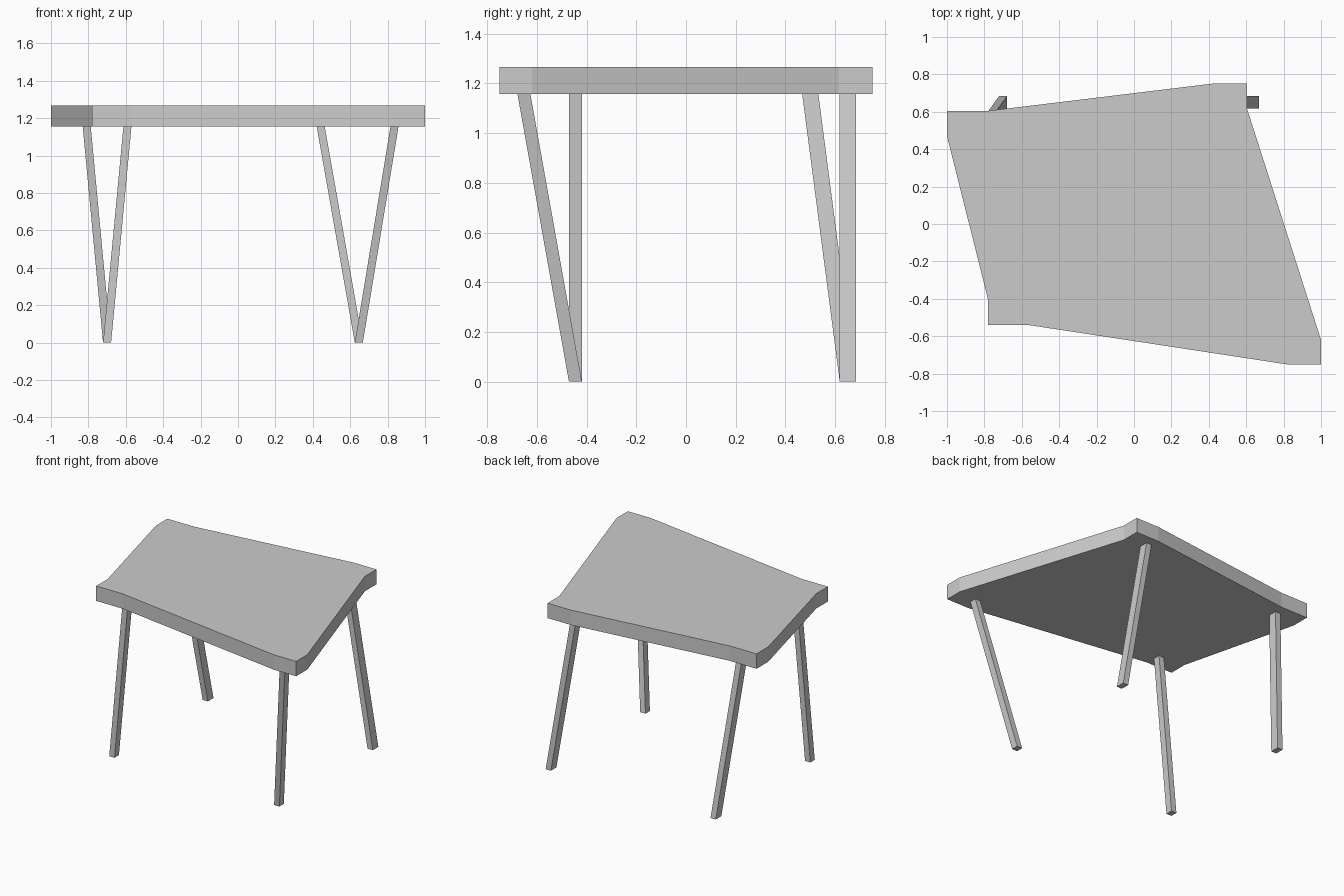
import bpy, bmesh

if "Cube" in bpy.data.objects:
    bpy.data.objects.remove(bpy.data.objects["Cube"])

Z_UNDER, Z_TOP = 1.157, 1.267


def make_object(name, bm):
    bmesh.ops.recalc_face_normals(bm, faces=bm.faces)
    mesh = bpy.data.meshes.new(name)
    bm.to_mesh(mesh)
    bm.free()
    obj = bpy.data.objects.new(name, mesh)
    bpy.context.collection.objects.link(obj)
    return obj


def loft(name, bottom, top):
    """Solid between two matching rings of points."""
    bm = bmesh.new()
    low = [bm.verts.new(p) for p in bottom]
    high = [bm.verts.new(p) for p in top]
    bm.faces.new(low)
    bm.faces.new(high)
    for i in range(len(low)):
        j = (i + 1) % len(low)
        bm.faces.new((low[i], low[j], high[j], high[i]))
    return make_object(name, bm)


def rectangle(x, y, z, wx, wy):
    return [(x + sx * wx / 2, y + sy * wy / 2, z)
            for sx, sy in ((-1, -1), (1, -1), (1, 1), (-1, 1))]


# Skewed tabletop with squared-off corners
outline = [(-1, 0.605), (-0.78, 0.605), (0.415, 0.75), (0.605, 0.75),
           (0.605, 0.615), (1, -0.62), (1, -0.75), (0.815, -0.75),
           (-0.565, -0.54), (-0.78, -0.54), (-0.78, -0.405), (-1, 0.47)]
loft("tabletop", [(x, y, Z_UNDER) for x, y in outline],
     [(x, y, Z_TOP) for x, y in outline])

# Slanted legs: name, foot centre, top centre, depth in y
legs = [("front_left_leg", (-0.70, -0.445), (-0.591, -0.445), 0.052),
        ("front_right_leg", (0.646, -0.445), (0.837, -0.652), 0.052),
        ("back_left_leg", (-0.70, 0.651), (-0.809, 0.50), 0.065),
        ("back_right_leg", (0.646, 0.651), (0.442, 0.651), 0.065)]
for name, foot, head, depth in legs:
    loft(name, rectangle(*foot, 0, 0.043, depth),
         rectangle(*head, Z_UNDER, 0.043, depth))
